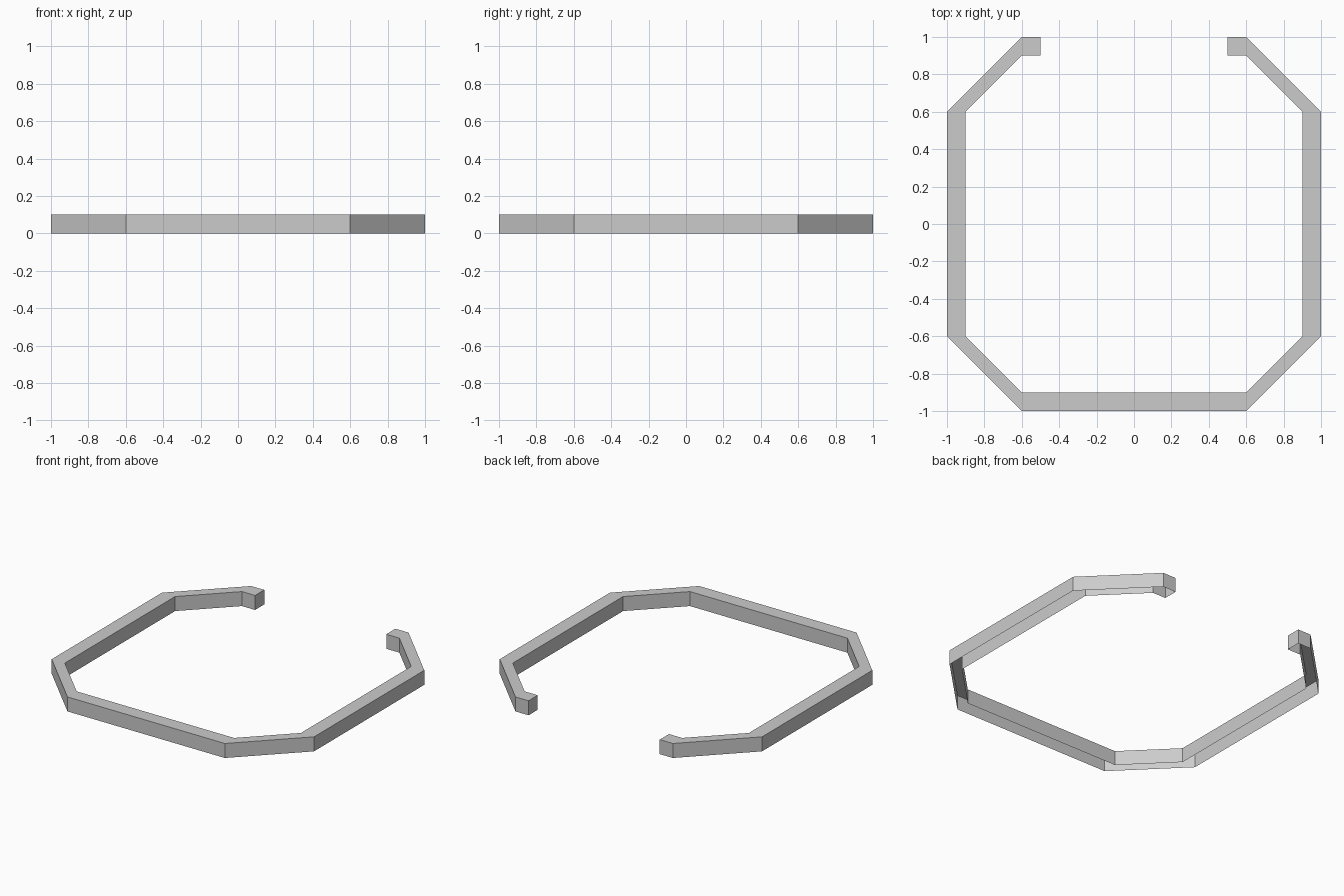
import bpy, bmesh

if "Cube" in bpy.data.objects:
    bpy.data.objects.remove(bpy.data.objects["Cube"])

HEIGHT = 0.1

# Right half of the rail path, from the gap round to the front
outer = [(0.5, 1), (0.6, 1), (1, 0.6), (1, -0.6), (0.6, -1)]
inner = [(0.5, 0.9), (0.6, 0.9), (0.9, 0.6), (0.9, -0.6), (0.6, -0.9)]


def mirrored(path):
    return path + [(-x, y) for x, y in reversed(path)]


bm = bmesh.new()

# Flat top strip of the open octagonal rail
rows = [[bm.verts.new((x, y, HEIGHT)) for x, y in mirrored(p)] for p in (outer, inner)]
for i in range(len(rows[0]) - 1):
    bm.faces.new((rows[0][i], rows[1][i], rows[1][i + 1], rows[0][i + 1]))
bm.normal_update()
if bm.faces[:][0].normal.z < 0:
    bmesh.ops.reverse_faces(bm, faces=bm.faces[:])

# Side walls and end caps drop from the rim; the underside stays open
rim = [e for e in bm.edges if e.is_boundary]
walls = bmesh.ops.extrude_edge_only(bm, edges=rim)["geom"]
bmesh.ops.translate(bm, vec=(0, 0, -HEIGHT),
                    verts=[g for g in walls if isinstance(g, bmesh.types.BMVert)])
bmesh.ops.recalc_face_normals(bm, faces=bm.faces[:])
bm.normal_update()
bm.faces.ensure_lookup_table()
if bm.faces[0].normal.z < 0:
    bmesh.ops.reverse_faces(bm, faces=bm.faces[:])

mesh = bpy.data.meshes.new("open_rail")
bm.to_mesh(mesh)
bm.free()
bpy.context.collection.objects.link(bpy.data.objects.new("open_rail", mesh))
